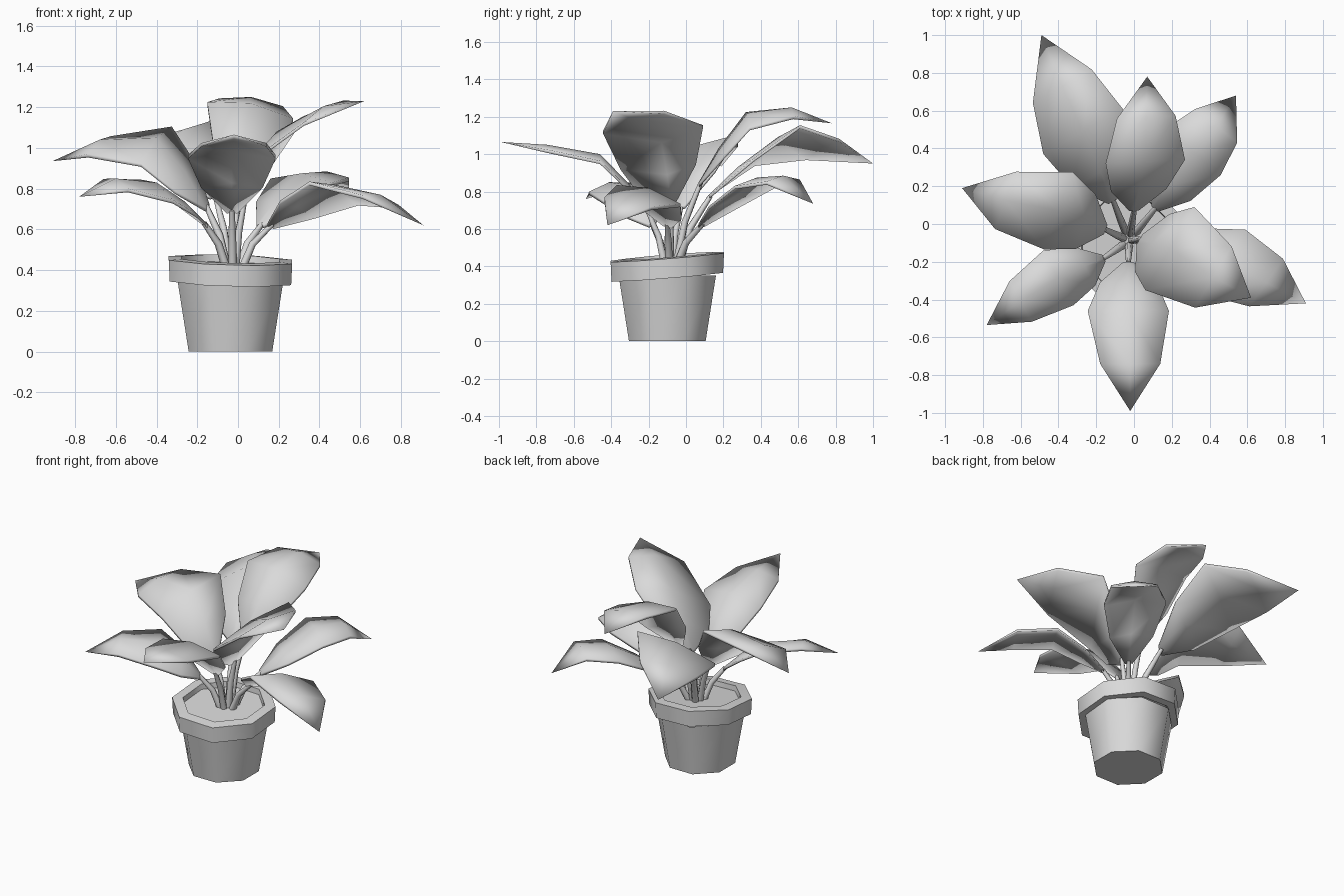
import bpy, bmesh
from math import cos, sin, pi, radians
from mathutils import Vector

cube = bpy.data.objects.get("Cube")
if cube:
    bpy.data.objects.remove(cube)

# Single plain material
grey = bpy.data.materials.new("plain grey")
grey.use_nodes = True
grey.diffuse_color = (0.7, 0.7, 0.7, 1)
grey.node_tree.nodes["Principled BSDF"].inputs["Base Color"].default_value = (0.7, 0.7, 0.7, 1)

CENTRE = Vector((-0.037, -0.1, 0))


def finish(bm, name, angle):
    """Turn a bmesh into a smooth-shaded object that keeps sharp edges."""
    bmesh.ops.recalc_face_normals(bm, faces=bm.faces)
    mesh = bpy.data.meshes.new(name)
    bm.to_mesh(mesh)
    bm.free()
    mesh.materials.append(grey)
    obj = bpy.data.objects.new(name, mesh)
    bpy.context.collection.objects.link(obj)
    bpy.ops.object.select_all(action="DESELECT")
    bpy.context.view_layer.objects.active = obj
    obj.select_set(True)
    bpy.ops.object.shade_smooth_by_angle(angle=radians(angle))


def bridge(bm, a, b):
    """Join two closed rings of vertices with quads."""
    n = len(a)
    for i in range(n):
        j = (i + 1) % n
        bm.faces.new((a[i], a[j], b[j], b[i]))


def octagon_lathe(name, profile, tilt=(0, 0), cap_start=False, cap_end=False):
    """Eight-sided lathe of (flat-to-centre radius, height) with a sloping tilt."""
    bm = bmesh.new()
    rings = []
    for radius, z in profile:
        r = radius / cos(pi / 8)
        ring = []
        for k in range(8):
            a = (k + 0.5) * pi / 4
            x, y = r * cos(a), r * sin(a)
            ring.append(bm.verts.new(CENTRE + Vector((x, y, z + x * tilt[0] + y * tilt[1]))))
        rings.append(ring)
    for a, b in zip(rings, rings[1:]):
        bridge(bm, a, b)
    if cap_start:
        bm.faces.new(rings[0])
    if cap_end:
        bm.faces.new(rings[-1])
    finish(bm, name, 50)


# Pot body, rim collar and soil
slope = (-0.03, 0.08)
octagon_lathe("pot_body", [(0.205, 0), (0.26, 0.35)], cap_start=True)
octagon_lathe("pot_rim", [(0.25, 0.345), (0.298, 0.345), (0.303, 0.45), (0.24, 0.455), (0.235, 0.40)],
              slope)
octagon_lathe("soil", [(0.24, 0.40), (0.237, 0.42)], slope, cap_end=True)


def leaf_blade(name, base, wide, outer, tip, side):
    """Thin arched blade: cross rows of edge, midrib, edge that close in a point."""
    bm = bmesh.new()
    neck = base.lerp(wide, 0.42) + Vector((0, 0, 0.02))
    droop = Vector((0, 0, -0.035))
    thick = Vector((0, 0, -0.018))
    level_side = Vector((side.x, side.y, side.z * 0.65))  # blade untwists outward
    rings = []
    for point, across, width in ((base, side, 0.12), (neck, side, 0.7),
                                 (wide, side, 1), (outer, level_side, 0.74)):
        top = [point - across * width + droop * width, point,
               point + across * width + droop * width]
        under = [p + thick for p in reversed(top)]
        rings.append([bm.verts.new(p) for p in top + under])
    for a, b in zip(rings, rings[1:]):
        bridge(bm, a, b)
    bm.faces.new(rings[0])
    end = bm.verts.new(tip)
    last = rings[-1]
    for i in range(len(last)):
        bm.faces.new((last[i], last[(i + 1) % len(last)], end))
    finish(bm, name, 180)


def leaf_stem(name, base):
    """Tapered six-sided stalk that leaves the soil steeply and bends outward."""
    out = base - CENTRE
    out.z = 0
    start = CENTRE + out * 0.2 + Vector((0.01, 0.01, 0.39))
    end = base + out * 0.05 + Vector((0, 0, -0.004))
    bend = start.lerp(end, 0.5) - out * 0.1 + Vector((0, 0, 0.02))
    path = [(start, 0.022), (bend, 0.019), (end, 0.013)]
    bm = bmesh.new()
    rings = []
    for i, (point, radius) in enumerate(path):
        ahead = path[min(i + 1, len(path) - 1)][0] - path[max(i - 1, 0)][0]
        turn = ahead.to_track_quat("Z", "Y")
        rings.append([bm.verts.new(point + turn @ Vector(
            (radius * cos(k * pi / 3), radius * sin(k * pi / 3), 0))) for k in range(6)])
    for a, b in zip(rings, rings[1:]):
        bridge(bm, a, b)
    bm.faces.new(rings[0])
    bm.faces.new(rings[-1])
    finish(bm, name, 65)


# Leaves: blade base, widest point, outer point, tip, half-width direction
leaves = {
    "front": ((-.03, -.2, .7), (-.03, -.46, 1), (-.02, -.74, 1.05), (-.02, -.99, 1.065), (.215, 0, 0)),
    "back": ((0, .07, .85), (.06, .33, 1.22), (.065, .565, 1.25), (.07, .78, 1.165), (.21, .01, -.04)),
    "back_left": ((.11, .08, .63), (.31, .38, .875), (.435, .52, .885), (.54, .68, .735), (.15, -.12, -.01)),
    "upper_left": ((.03, -.08, .75), (.19, -.13, 1.08), (.42, -.28, 1.205), (.62, -.39, 1.23), (.13, .22, .11)),
    "lower_left": ((.16, -.1, .63), (.47, -.2, .82), (.7, -.31, .77), (.91, -.42, .62), (.12, .17, -.05)),
    "back_right": ((-.11, .12, .78), (-.27, .49, 1.09), (-.38, .73, 1.06), (-.49, 1, .95), (.21, .12, .1)),
    "right": ((-.15, -.03, .72), (-.4, .07, 1.05), (-.68, .125, 1.04), (-.91, .19, .935), (.075, .205, .09)),
    "front_right": ((-.16, -.18, .635), (-.4, -.285, .83), (-.6, -.41, .85), (-.78, -.535, .76), (-.08, .145, .05)),
}
for place, points in leaves.items():
    base, wide, outer, tip, side = map(Vector, points)
    leaf_blade(place + "_leaf", base, wide, outer, tip, side)
    leaf_stem(place + "_stem", base)
